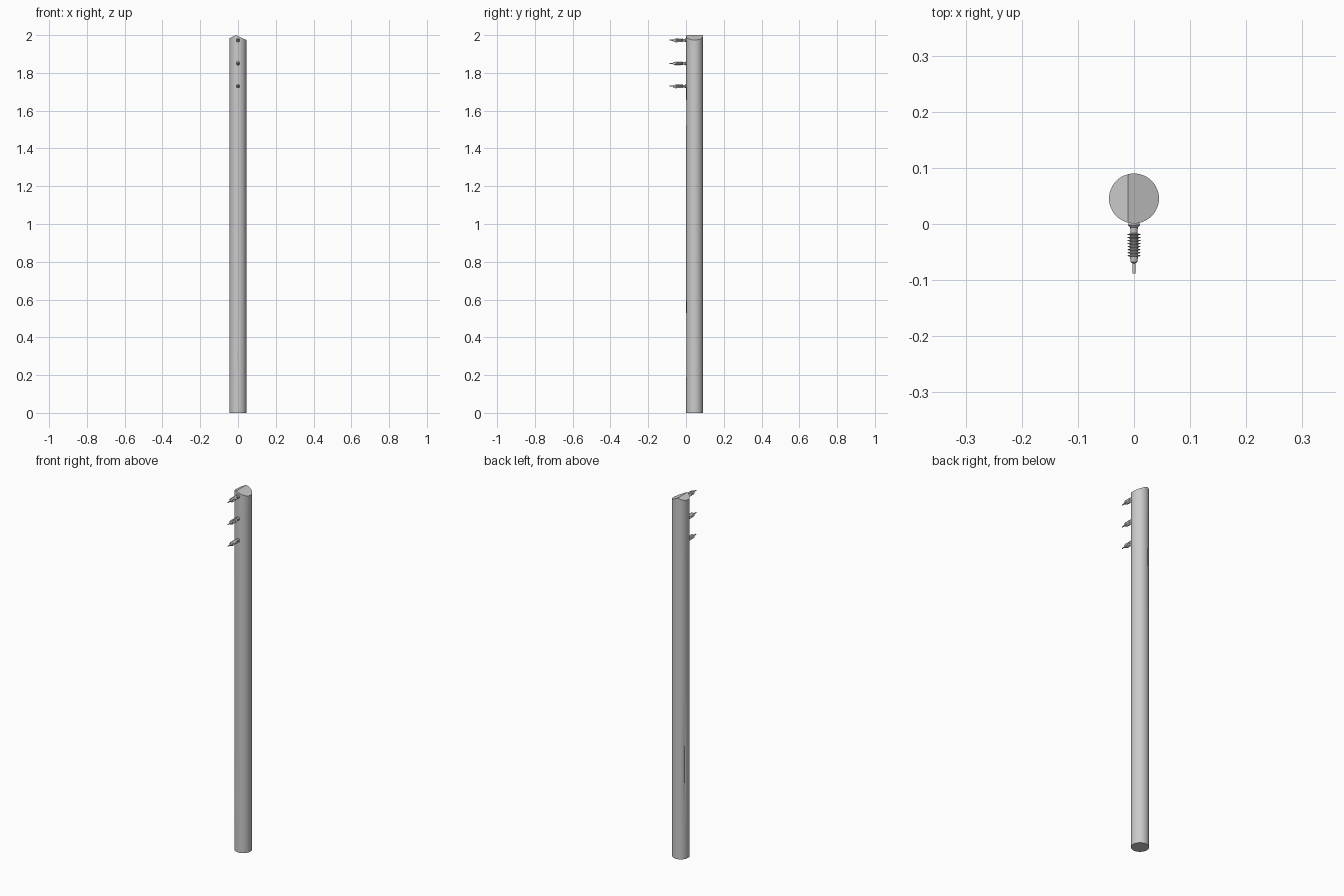
import bpy, bmesh, math
from mathutils import Vector

if "Cube" in bpy.data.objects:
    bpy.data.objects.remove(bpy.data.objects["Cube"])

POST_R, POST_Y = 0.0445, 0.0455


def finish(bm, name):
    bmesh.ops.recalc_face_normals(bm, faces=bm.faces[:])
    me = bpy.data.meshes.new(name)
    bm.to_mesh(me)
    bm.free()
    ob = bpy.data.objects.new(name, me)
    bpy.context.collection.objects.link(ob)
    bpy.ops.object.select_all(action='DESELECT')
    ob.select_set(True)
    bpy.context.view_layer.objects.active = ob
    bpy.ops.object.shade_smooth_by_angle(angle=math.radians(35))
    return ob


def lathe(bm, rings, segs, place):
    """Stack circles given as (radius, height, radius function or None) and cap the ends."""
    loops = []
    for r, h in rings:
        loop = []
        for i in range(segs):
            a = 2 * math.pi * i / segs
            rr = r(a, h) if callable(r) else r
            loop.append(bm.verts.new(place(rr * math.cos(a), rr * math.sin(a), h)))
        loops.append(loop)
    for lo, hi in zip(loops, loops[1:]):
        for i in range(segs):
            j = (i + 1) % segs
            bm.faces.new((lo[i], lo[j], hi[j], hi[i]))
    bm.faces.new(loops[0])
    bm.faces.new(loops[-1])


# Weathering cracks: angle in degrees, bottom, top, depth
CRACKS = [(270, 0.12, 0.58, 0.003), (270, 1.45, 1.72, 0.002),
          (150, 0.12, 0.95, 0.003), (120, 1.4, 1.8, 0.003)]


def post_radius(a, z):
    r = POST_R
    for deg, z0, z1, depth in CRACKS:
        if abs(math.degrees(a) - deg) < 1 and z0 < z < z1:
            r -= depth * math.sin(math.pi * (z - z0) / (z1 - z0))
    return r


# Round post, trimmed to an off-centre ridge on top
bm = bmesh.new()
lathe(bm, [(post_radius, 2.05 * k / 20) for k in range(21)], 48,
      lambda x, y, z: (x, y + POST_Y, z))
ridge = Vector((-0.011, 0, 2.0))
for n in (Vector((-0.47, 0, 1)), Vector((0.47, 0, 1))):
    cut = bmesh.ops.bisect_plane(bm, geom=bm.verts[:] + bm.edges[:] + bm.faces[:],
                                 plane_co=ridge, plane_no=n, clear_outer=True)
    edges = [e for e in cut['geom_cut'] if isinstance(e, bmesh.types.BMEdge)]
    bmesh.ops.contextual_create(bm, geom=edges)
finish(bm, "post")

# Ribbed screw-in insulators along the front
profile = [(0.004, -0.012), (0.010, -0.001), (0.0105, 0.002), (0.007, 0.006), (0.006, 0.016)]
for k in range(8):
    y = 0.017 + k * 0.0054
    profile += [(0.0072, y), (0.0115, y + 0.0012), (0.0115, y + 0.0022), (0.0072, y + 0.0034)]
profile += [(0.0068, 0.061), (0.006, 0.068), (0.003, 0.070), (0.0026, 0.088)]
for i, z in enumerate((1.73, 1.85, 1.973)):
    bm = bmesh.new()
    lathe(bm, profile, 20, lambda x, y, h: (x, -h, z + y))
    finish(bm, f"insulator_{i + 1}")
